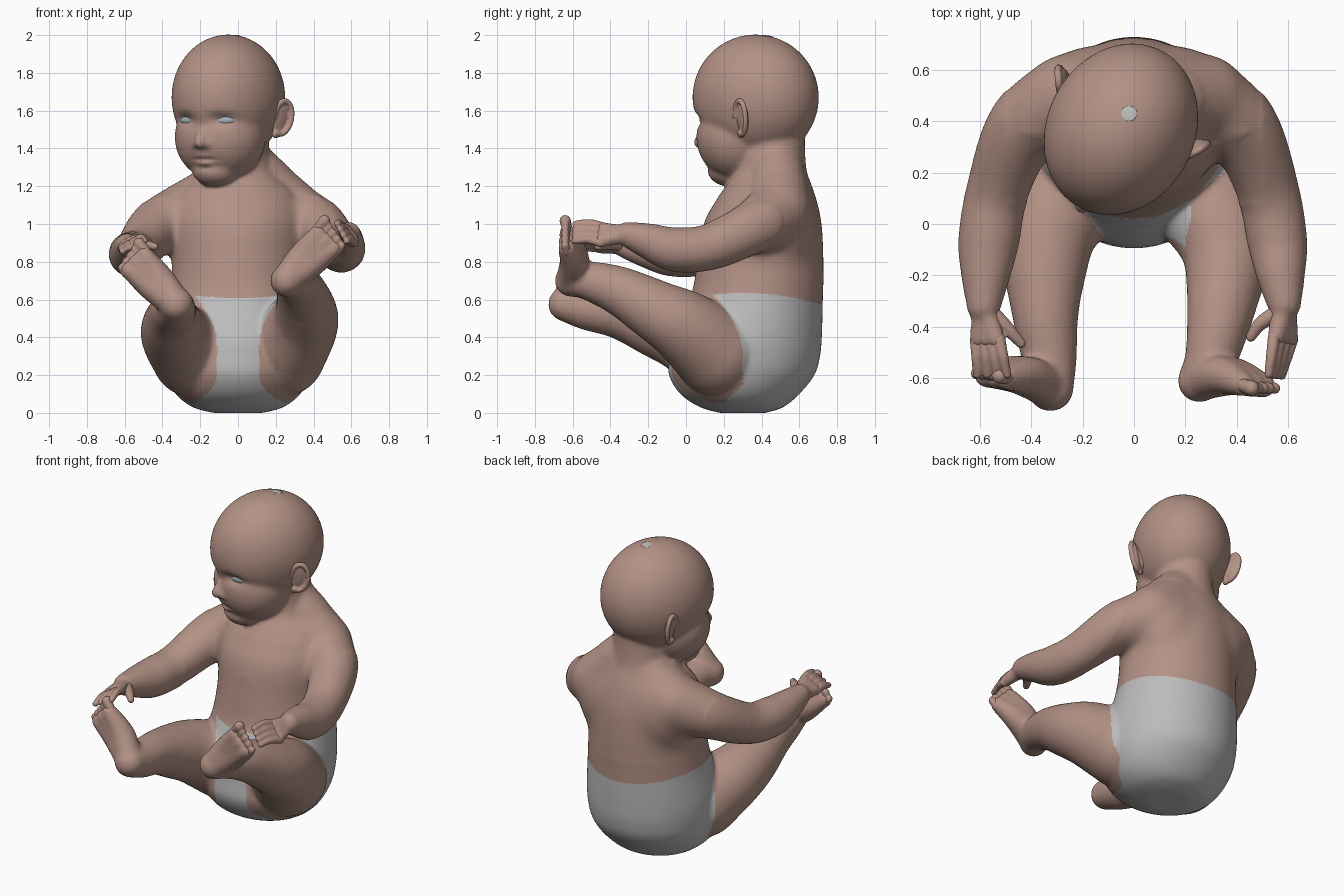
import bpy, bmesh, math
from mathutils import Matrix, Vector, Euler
from mathutils.bvhtree import BVHTree

if "Cube" in bpy.data.objects:
    bpy.data.objects.remove(bpy.data.objects["Cube"])


def material(name, rgb):
    m = bpy.data.materials.new(name)
    m.diffuse_color = (*rgb, 1)
    m.use_nodes = True
    m.node_tree.nodes["Principled BSDF"].inputs["Base Color"].default_value = m.diffuse_color
    return m


SKIN = material("skin", (0.45, 0.285, 0.235))
CLOTH = material("diaper_grey", (0.50, 0.50, 0.50))
EYE = material("eye_grey_blue", (0.40, 0.49, 0.54))


# ---------- helpers ----------
def spline(pts, n):
    """Catmull-Rom through tuples of any length."""
    out = []
    for i in range(len(pts) - 1):
        a, b, c, d = (pts[max(0, min(len(pts) - 1, i + k))] for k in (-1, 0, 1, 2))
        for s in range(n):
            t = s / n
            out.append(tuple(0.5 * (2 * q + (r - p) * t + (2 * p - 5 * q + 4 * r - u) * t * t
                                    + (3 * q - p - 3 * r + u) * t ** 3)
                             for p, q, r, u in zip(a, b, c, d)))
    return out + [tuple(pts[-1])]


def ball(c, r, rot=None):
    r = (r, r, r) if isinstance(r, (int, float)) else r
    return Matrix.LocRotScale(Vector(c), rot, Vector(r))


def tube(pts, n=8):
    return [ball(p[:3], p[3]) for p in spline(pts, n)]


def lerp(a, b, t):
    return tuple(p + (q - p) * t for p, q in zip(a, b))


def flip(pts, s):
    return [(p[0] * s, *p[1:]) for p in pts]


def loft(bm, rings, seg=64):
    """Stack of ellipses: z, centre y, half width, half depth."""
    loops = [[bm.verts.new((rx * math.cos(2 * math.pi * k / seg),
                            cy + ry * math.sin(2 * math.pi * k / seg), z)) for k in range(seg)]
             for z, cy, rx, ry in rings]
    for a, b in zip(loops, loops[1:]):
        for k in range(seg):
            bm.faces.new((a[k], a[(k + 1) % seg], b[(k + 1) % seg], b[k]))
    bm.faces.new(loops[0][::-1])
    bm.faces.new(loops[-1])


def clay(name, balls, voxel, smooth, rings=None):
    """Fuse balls (and a loft) into one smooth skin."""
    bm = bmesh.new()
    for m in balls:
        big = max(m.to_scale())
        bmesh.ops.create_icosphere(bm, subdivisions=5 if big > .25 else 4 if big > .15 else 3,
                                   radius=1, matrix=m)
    if rings:
        loft(bm, rings)
    me = bpy.data.meshes.new(name)
    bm.to_mesh(me)
    bm.free()
    ob = bpy.data.objects.new(name, me)
    bpy.context.collection.objects.link(ob)
    rm = ob.modifiers.new("fuse", 'REMESH')
    rm.mode = 'VOXEL'
    rm.voxel_size = voxel
    sm = ob.modifiers.new("relax", 'SMOOTH')
    sm.factor, sm.iterations = 0.5, smooth
    bpy.context.view_layer.update()
    done = bpy.data.meshes.new_from_object(ob.evaluated_get(bpy.context.evaluated_depsgraph_get()))
    ob.modifiers.clear()
    ob.data = done
    done.materials.clear()
    done.materials.append(SKIN)
    done.polygons.foreach_set("use_smooth", [True] * len(done.polygons))
    done.polygons.foreach_set("material_index", [0] * len(done.polygons))
    return ob


def pebble(name, m, mat):
    bm = bmesh.new()
    bmesh.ops.create_icosphere(bm, subdivisions=3, radius=1, matrix=m)
    for f in bm.faces:
        f.smooth = True
    me = bpy.data.meshes.new(name)
    bm.to_mesh(me)
    bm.free()
    me.materials.append(mat)
    bpy.context.collection.objects.link(bpy.data.objects.new(name, me))


# ---------- torso, neck and sloping shoulders ----------
torso = spline([(0.0, .30, .13, .12), (.03, .295, .24, .22), (.10, .285, .33, .315),
                (.20, .295, .38, .385), (.30, .31, .395, .40), (.42, .325, .395, .395),
                (.62, .375, .365, .35), (.80, .395, .35, .335), (1.0, .405, .36, .315),
                (1.12, .425, .34, .27), (1.2, .44, .285, .23), (1.28, .45, .20, .19),
                (1.4, .45, .165, .18), (1.55, .45, .16, .18)], 5)
flesh = tube([(.03, .47, 1.34, .14), (.15, .49, 1.20, .155), (.27, .49, 1.07, .175)])
flesh += tube([(-.02, .47, 1.28, .14), (-.14, .49, 1.16, .15), (-.26, .49, 1.06, .175)])
flesh += [ball((s * .15, .50, 1.0), (.23, .195, .28)) for s in (-1, 1)]

# ---------- arms with palms: path, then knuckle ends and fingertip ends ----------
ARMS = {
    1: ([(.26, .49, 1.06, .175), (.42, .37, .99, .148), (.52, .13, .88, .124), (.557, -.06, .865, .118),
         (.572, -.2, .91, .094), (.585, -.31, .945, .066)],
        (.545, -.44, .985), (.615, -.45, .90), (.525, -.585, 1.0), (.575, -.59, .91),
        [(.55, -.35, .95, .032), (.49, -.39, .94, .027), (.455, -.44, .93, .02)]),
    -1: ([(.26, .49, 1.06, .175), (.43, .37, .98, .148), (.53, .13, .86, .124), (.565, -.06, .84, .12),
          (.578, -.2, .86, .095), (.585, -.32, .885, .066)],
         (.525, -.45, .92), (.615, -.45, .87), (.495, -.585, .91), (.61, -.585, .855),
         [(.55, -.35, .89, .032), (.49, -.41, .89, .027), (.44, -.465, .88, .02)]),
}
for s, (path, k0, k1, t0, t1, thumb) in ARMS.items():
    flesh += tube(flip(path, s))
    for t in (.1, .5, .9):
        flesh += tube(flip([path[-1][:3] + (.047,), lerp(k0, k1, t) + (.034,)], s))
    digits = tube(flip(thumb, s), 6)
    for i in range(4):
        a, b = lerp(k0, k1, i / 3), lerp(t0, t1, i / 3)
        mid = lerp(a, b, .5)
        digits += tube(flip([a + (.025,), (mid[0], mid[1], mid[2] + .012, .022), b + (.018,)], s), 6)
    clay("right_fingers" if s < 0 else "left_fingers", digits, .007, 3)

# ---------- legs with feet: path, heel, ball of foot ends, toe direction ----------
LEGS = {
    1: ([(.23, .17, .32, .235), (.33, 0, .45, .195), (.36, -.14, .53, .165), (.335, -.35, .645, .13),
         (.30, -.52, .70, .102)],
        (.255, -.61, .70, .085), (.425, -.625, .95), (.505, -.63, .87), (.045, -.015, .055)),
    -1: ([(.23, .17, .31, .23), (.32, 0, .40, .19), (.345, -.15, .455, .165), (.345, -.35, .52, .13),
          (.33, -.52, .545, .108)],
         (.325, -.64, .575, .09), (.495, -.60, .835), (.575, -.59, .755), (.04, .01, .05)),
}
for s, (path, heel, b0, b1, grow) in LEGS.items():
    flesh += tube(flip(path + [heel], s))
    for t in (0, .5, 1):
        b = lerp(b0, b1, t)
        mid = lerp(heel[:3], b, .5)
        flesh += tube(flip([heel[:3] + (.08,), (mid[0], mid[1] + .028, mid[2], .076), b + (.047,)], s))
    toes = []
    for i in range(5):
        a = lerp(b0, b1, -.15 + 1.35 * i / 4)
        k = 1 - .1 * i
        tip = tuple(p + g * k for p, g in zip(a, grow))
        toes += tube(flip([a + (.026,), tip + (.031 if i == 0 else .022,)], s), 6)
    clay("right_toes" if s < 0 else "left_toes", toes, .007, 3)

# ---------- head, turned to one side ----------
HEAD = Matrix.Translation((-.035, .40, 0)) @ Matrix.Rotation(math.radians(-27), 4, 'Z')
face = [ball((0, -.035, 1.67), (.288, .345, .333)), ball((0, -.125, 1.66), (.24, .255, .25)),
        ball((0, -.13, 1.46), (.245, .225, .235)), ball((0, -.19, 1.285), (.125, .115, .088)),
        ball((0, -.318, 1.362), (.05, .022, .016)), ball((0, -.305, 1.322), (.042, .022, .016))]
face += tube([(0, -.315, 1.53, .024), (0, -.345, 1.47, .029), (0, -.366, 1.432, .034)])
for s in (-1, 1):
    face += [ball((s * .10, -.18, 1.395), (.10, .115, .12)), ball((s * .034, -.342, 1.423), .025)]
flesh += [HEAD @ m for m in face]

body = clay("body", flesh, .012, 7, torso)

# ---------- soften the shoulders into the chest and back ----------
bm = bmesh.new()
bm.from_mesh(body.data)
soft = [v for v in bm.verts if .72 < v.co.z < 1.3 and v.co.y > .08 and abs(v.co.x) < .5
        and (v.co.z < 1.14 or v.co.y > .36)]
for _ in range(45):
    bmesh.ops.smooth_vert(bm, verts=soft, factor=.5, use_axis_x=True, use_axis_y=True, use_axis_z=True)
bm.to_mesh(body.data)
bm.free()

# ---------- face details: eye sockets and mouth line pressed in ----------
inv = HEAD.inverted()
DENTS = [(-.108, 1.555, .06, .03, .03), (.108, 1.555, .06, .03, .03), (0, 1.342, .06, .010, .014),
         (0, 1.298, .05, .014, .008)]


# ---------- diaper edges ----------
def waist(y):
    return .635 - .35 * (y - .3) ** 2


def hole_y(z):
    return .30 - 1.5 * max(0, z - .3) ** 2 - max(0, .15 - z)


def hole_x(z):
    return .11 + 1.7 * max(0, z - .35) ** 2 + 6 * max(0, .2 - z) ** 2


def in_leg(x, y, z):
    return y < -.12 or (abs(x) > hole_x(z) and y < hole_y(z) and z > .05)


for v in body.data.vertices:
    x, y, z = v.co
    if abs(z - waist(y)) < .0055 and not in_leg(x, y, z):  # clean waistline
        v.co.z = waist(y)
    p = inv @ v.co
    if z > 1.2 and p.y < -.15:
        for cx, cz, rx, rz, depth in DENTS:
            p.y += depth * math.exp(-((p.x - cx) / rx) ** 2 - ((p.z - cz) / rz) ** 2)
        v.co = HEAD @ p

body.data.materials.append(CLOTH)
for f in body.data.polygons:
    if f.center.z < waist(f.center.y) and not in_leg(*f.center):
        f.material_index = 1

# ---------- eyes and crown patch, set on the surface ----------
tree = BVHTree.FromPolygons([v.co for v in body.data.vertices],
                            [tuple(f.vertices) for f in body.data.polygons])
for s in (-1, 1):
    hit = tree.ray_cast(HEAD @ Vector((s * .108, -1, 1.553)), HEAD.to_3x3() @ Vector((0, 1, 0)))[0]
    if hit:
        p = inv @ hit
        p.y += .012
        pebble("eye", HEAD @ ball(p, (.06, .021, .028), Euler((0, 0, s * .35))), EYE)
hit = tree.ray_cast(Vector((-.02, .43, 3)), Vector((0, 0, -1)))[0]
if hit:
    pebble("crown_patch", ball(hit, (.032, .030, .003), Euler((-.15, 0, 0))), CLOTH)

# ---------- ears: bowl, rim and lobe ----------
for s in (-1, 1):
    ear = [ball((0, 0, 0), (.016, .05, .085)), ball((s * -.02, -.02, 0), (.03, .035, .07))]
    rim = []
    for i in range(9):
        a = math.radians(-110 + 290 * i / 8)
        rim.append((s * (.010 + .012 * max(0, math.cos(a))), .054 * math.cos(a), .09 * math.sin(a) + .005, .015))
    ear += tube(rim, 4) + [ball((s * .004, -.015, -.085), (.018, .024, .025))]
    place = HEAD @ Matrix.Translation((s * .278, .03, 1.56)) \
        @ Matrix.Rotation(-s * .45, 4, 'Z') @ Matrix.Rotation(-.12, 4, 'X') @ Matrix.Rotation(s * .15, 4, 'Y')
    clay("right_ear" if s < 0 else "left_ear", [place @ m for m in ear], .006, 3)
